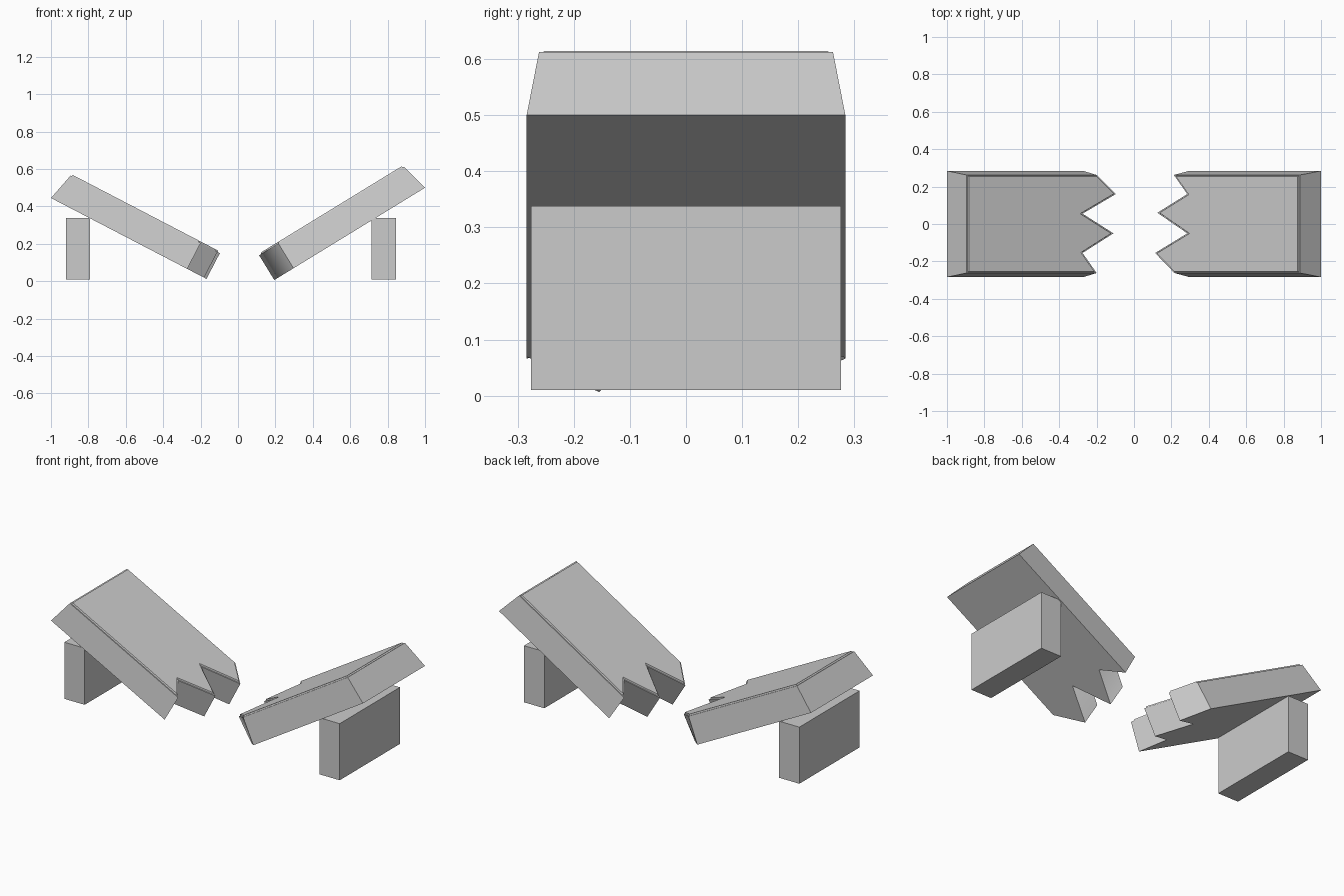
import bpy, bmesh
from math import sin, cos, atan2

if "Cube" in bpy.data.objects:
    bpy.data.objects.remove(bpy.data.objects["Cube"])

RIM = 0.155        # height of the slab rim above its underside
HALF_TOP, HALF_BOT, END_TAPER = 0.262, 0.284, 0.038


def slab(name, side, end, low, teeth, smooth_break):
    """Broken slab: side is -1 left / +1 right, end and low are underside (x, z) points,
    teeth are (x, y) points of the broken edge seen from above, back to front."""
    ex, ez = end
    a = atan2(ez - low[1], abs(ex - low[0]))
    c, s = cos(a), sin(a)

    def place(d, y, t):
        return (side * (abs(ex) - d * c - t * s), y, ez - d * s + t * c)

    # Outlines measured along the slope from the outer end
    run = [((abs(ex) - side * x - RIM * s) / c, y) for x, y in teeth]
    top = [(END_TAPER, -HALF_TOP), (END_TAPER, HALF_TOP)] + run
    bot = [(0, -HALF_BOT), (0, HALF_BOT)] + [
        (d, y if abs(y) < 0.25 else (HALF_BOT if y > 0 else -HALF_BOT)) for d, y in run]

    bm = bmesh.new()
    tv = [bm.verts.new(place(d, y, RIM)) for d, y in top]
    bv = [bm.verts.new(place(d, y, 0)) for d, y in bot]
    n = len(tv)
    cap = bm.faces.new(tv)
    bm.faces.new(bv[::-1])
    for i in range(n):
        j = (i + 1) % n
        f = bm.faces.new((bv[i], bv[j], tv[j], tv[i]))
        f.smooth = smooth_break and 2 <= i < n - 1
    bmesh.ops.recalc_face_normals(bm, faces=bm.faces[:])
    # Narrow rim, then slightly raised top panel
    for thick, depth in ((0.006, 0), (0.003, 0.008)):
        bmesh.ops.inset_region(bm, faces=[cap], thickness=thick, depth=depth,
                               use_even_offset=True)
    me = bpy.data.meshes.new(name)
    bm.to_mesh(me)
    bm.free()
    bpy.context.collection.objects.link(bpy.data.objects.new(name, me))


def block(name, x0, x1, hy, z0, z1):
    bpy.ops.mesh.primitive_cube_add(size=1, location=((x0 + x1) / 2, 0, (z0 + z1) / 2))
    ob = bpy.context.object
    ob.name = name
    ob.scale = (x1 - x0, 2 * hy, z1 - z0)


# Two halves of the broken bench seat
slab("left_seat_half", -1, (-1.0, 0.445), (-0.16, 0.008),
     [(-0.20, 0.262), (-0.097, 0.16), (-0.275, 0.055), (-0.11, -0.05),
      (-0.275, -0.155), (-0.20, -0.262)], False)
slab("right_seat_half", 1, (1.0, 0.5), (0.19, 0.004),
     [(0.213, 0.262), (0.285, 0.16), (0.125, 0.06), (0.285, -0.05),
      (0.113, -0.155), (0.216, -0.262)], True)

# Legs
block("left_leg", -0.92, -0.79, 0.276, 0.01, 0.338)
block("right_leg", 0.715, 0.845, 0.276, 0.01, 0.338)
